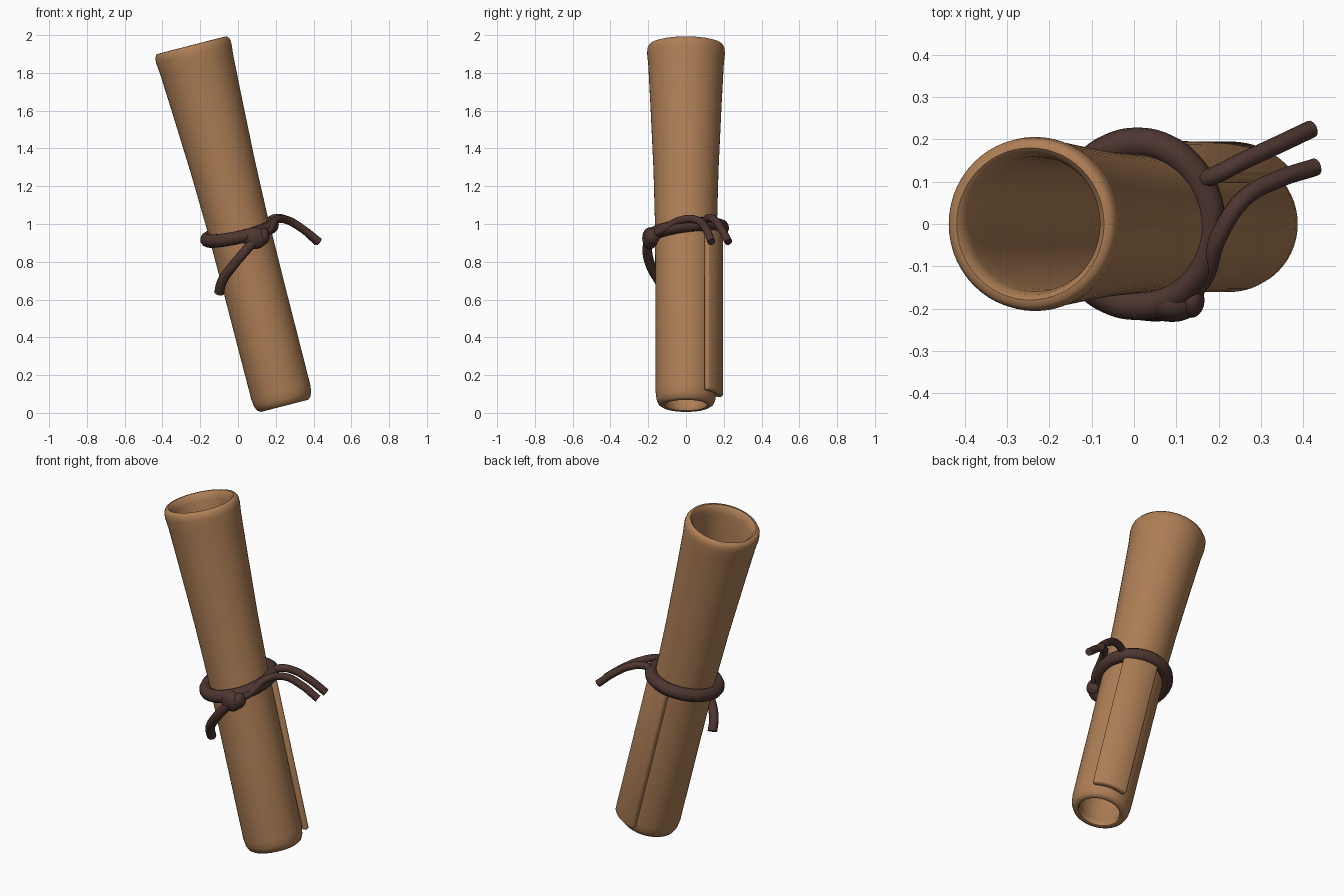
import bpy, bmesh, math
from mathutils import Matrix, Vector

if "Cube" in bpy.data.objects:
    bpy.data.objects.remove(bpy.data.objects["Cube"])

TILT = Matrix.Translation((0, 0, 0.992)) @ Matrix.Rotation(math.radians(-14.4), 4, 'Y')


def material(name, rgb):
    m = bpy.data.materials.new(name)
    m.diffuse_color = (*rgb, 1)
    m.use_nodes = True
    m.node_tree.nodes["Principled BSDF"].inputs["Base Color"].default_value = m.diffuse_color
    return m


leather = material("tan_parchment", (0.42, 0.21, 0.092))
dark = material("dark_brown_cord", (0.075, 0.036, 0.029))


def finish(obj, mat, angle=50):
    obj.data.materials.clear()
    obj.data.materials.append(mat)
    bpy.ops.object.select_all(action='DESELECT')
    obj.select_set(True)
    bpy.context.view_layer.objects.active = obj
    bpy.ops.object.shade_smooth_by_angle(angle=math.radians(angle))


def mesh_object(name, bm, mat, angle=50):
    bmesh.ops.recalc_face_normals(bm, faces=bm.faces)
    me = bpy.data.meshes.new(name)
    bm.to_mesh(me)
    bm.free()
    obj = bpy.data.objects.new(name, me)
    bpy.context.collection.objects.link(obj)
    finish(obj, mat, angle)
    return obj


def cord(name, pts, radius, cyclic=False):
    cu = bpy.data.curves.new(name, 'CURVE')
    cu.dimensions = '3D'
    cu.bevel_depth = radius
    cu.bevel_resolution = 4
    cu.use_fill_caps = True
    cu.resolution_u = 8
    sp = cu.splines.new('BEZIER')
    sp.bezier_points.add(len(pts) - 1)
    for bp, p in zip(sp.bezier_points, pts):
        bp.co = p
        bp.handle_left_type = bp.handle_right_type = 'AUTO'
    sp.use_cyclic_u = cyclic
    obj = bpy.data.objects.new(name, cu)
    bpy.context.collection.objects.link(obj)
    bpy.ops.object.select_all(action='DESELECT')
    obj.select_set(True)
    bpy.context.view_layer.objects.active = obj
    bpy.ops.object.convert(target='MESH')
    finish(bpy.context.view_layer.objects.active, dark)


# Rolled tube: closed wall profile (radius, height along axis), lathed
profile = [(0.128, -0.986), (0.145, -0.975), (0.156, -0.95), (0.161, -0.91), (0.162, -0.4),
           (0.164, 0), (0.172, 0.3), (0.188, 0.65), (0.200, 0.88), (0.206, 0.94),
           (0.204, 0.968), (0.194, 0.984), (0.180, 0.986), (0.167, 0.974), (0.160, 0.94),
           (0.155, 0.85), (0.145, 0.5), (0.135, 0), (0.130, -0.88), (0.115, -0.94),
           (0.109, -0.965), (0.114, -0.982)]
N = 56
bm = bmesh.new()
rings = []
for i in range(N):
    a = 2 * math.pi * i / N
    rings.append([bm.verts.new(TILT @ Vector((r * math.cos(a), r * math.sin(a), t)))
                  for r, t in profile])
for i in range(N):
    A, B = rings[i], rings[(i + 1) % N]
    for j in range(len(profile)):
        k = (j + 1) % len(profile)
        bm.faces.new((A[j], B[j], B[k], A[k]))
mesh_object("rolled_tube", bm, leather)

# Overlapping outer flap on the lower half: curved slab with softened edges
bm = bmesh.new()
S = 14
cols = []
for i in range(S + 1):
    a = math.radians(35 + 61 * i / S)
    lift = 0.006 * (1 - i / S)          # free edge stands slightly off the tube
    c = []
    for r, t in ((0.155 + lift, -0.935), (0.195, -0.935), (0.197, 0.0), (0.155 + lift, 0.0)):
        c.append(bm.verts.new(TILT @ Vector((r * math.cos(a), r * math.sin(a), t))))
    cols.append(c)
for A, B in zip(cols, cols[1:]):
    for j in range(4):
        k = (j + 1) % 4
        bm.faces.new((A[j], B[j], B[k], A[k]))
bm.faces.new(cols[0])
bm.faces.new(cols[-1][::-1])
bmesh.ops.recalc_face_normals(bm, faces=bm.faces)
sharp = [e for e in bm.edges if e.calc_face_angle(0) > 1]
bmesh.ops.bevel(bm, geom=sharp, offset=0.012, segments=3, affect='EDGES', profile=0.5)
mesh_object("outer_flap", bm, leather)

# Cord loop round the middle
loop = []
for i in range(16):
    a = 2 * math.pi * i / 16
    loop.append((0.008 + 0.172 * math.cos(a), 0.192 * math.sin(a),
                 0.955 + 0.038 * math.cos(a) + 0.025 * math.sin(a)))
cord("cord_loop", loop, 0.036, True)

# Loose cord ends
cord("front_cord_end", [(0.11, -0.19, 0.94), (0.05, -0.205, 0.87), (-0.03, -0.185, 0.775),
                        (-0.085, -0.14, 0.695), (-0.10, -0.105, 0.635)], 0.026)
cord("near_side_cord_end", [(0.10, -0.20, 0.93), (0.165, -0.13, 0.965), (0.2, -0.03, 1.02),
                            (0.26, 0.06, 1.02), (0.34, 0.105, 0.975), (0.43, 0.135, 0.905)], 0.021)
cord("far_side_cord_end", [(0.15, 0.10, 1.005), (0.19, 0.115, 1.03), (0.26, 0.15, 1.022),
                           (0.34, 0.187, 0.975), (0.42, 0.225, 0.905)], 0.021)

# Knot at the front
for name, pos, size in (("knot", (0.09, -0.19, 0.925), (0.065, 0.042, 0.058)),
                        ("knot_bump", (0.135, -0.18, 0.935), (0.032, 0.042, 0.045))):
    bm = bmesh.new()
    bmesh.ops.create_uvsphere(bm, u_segments=20, v_segments=12, radius=1,
                              matrix=Matrix.Translation(pos) @ Matrix.Diagonal((*size, 1)))
    mesh_object(name, bm, dark)
